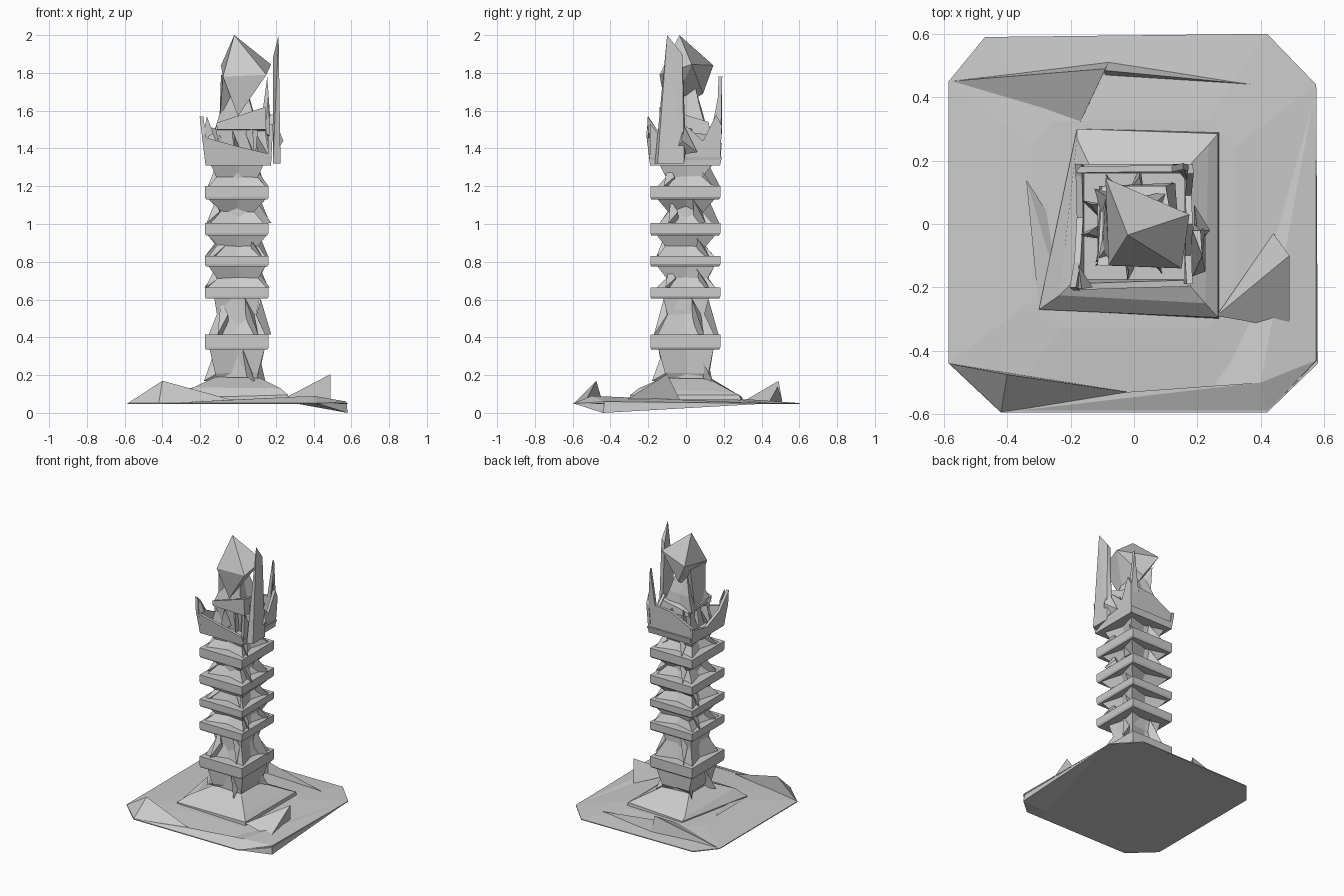
import bpy, bmesh, random
from math import sin, cos, pi

random.seed(4)


def finish(name, bm):
    bmesh.ops.recalc_face_normals(bm, faces=bm.faces[:])
    me = bpy.data.meshes.new(name)
    bm.to_mesh(me)
    bm.free()
    ob = bpy.data.objects.new(name, me)
    bpy.context.collection.objects.link(ob)
    return ob


def hull(name, pts):
    """Faceted solid around a few points."""
    bm = bmesh.new()
    vs = [bm.verts.new(p) for p in pts]
    bmesh.ops.convex_hull(bm, input=vs)
    bmesh.ops.delete(bm, geom=[v for v in bm.verts if not v.link_faces], context='VERTS')
    return finish(name, bm)


def loft(name, loops):
    """Skin closed loops of equal length and cap both ends."""
    bm = bmesh.new()
    rows = [[bm.verts.new(p) for p in lp] for lp in loops]
    n = len(rows[0])
    for a, b in zip(rows, rows[1:]):
        for i in range(n):
            j = (i + 1) % n
            bm.faces.new((a[i], a[j], b[j], b[i]))
    bm.faces.new(rows[0][::-1])
    bm.faces.new(rows[-1])
    return finish(name, bm)


def rect(x0, x1, y0, y1, z):
    return [(x0, y0, z), (x1, y0, z), (x1, y1, z), (x0, y1, z)]


def square8(h, z, mid=1.0, j=0.0):
    """Square of half-width h with midside points, optionally pinched and jittered."""
    pts = []
    for sx, sy in ((-1, -1), (0, -1), (1, -1), (1, 0), (1, 1), (0, 1), (-1, 1), (-1, 0)):
        m = mid if sx * sy == 0 else 1
        pts.append((h * sx * m - 0.005 + random.uniform(-j, j),
                    h * sy * m + random.uniform(-j, j),
                    z + random.uniform(-j, j) * 0.5))
    return pts


# ground slab with clipped corners
octo = [(-.585, -.44), (-.42, -.595), (.42, -.595), (.58, -.44),
        (.575, .44), (.42, .60), (-.47, .59), (-.585, .45)]
loft("ground_slab", [[(x, y, .046) for x, y in octo],
                     [(x, y, .052) for x, y in octo],
                     [(x * .55, y * .55, .072) for x, y in octo]])

# rocks and broken slabs on the ground
hull("corner_rock", [(.58, -.44, 0), (.575, .44, .05), (.42, -.595, .05),
                     (.575, -.43, .06), (.40, -.50, .09), (.25, -.53, .06)])
hull("front_lip", [(-.42, -.595, .05), (.42, -.595, .05), (.40, -.50, .09), (-.02, -.53, .07)])
hull("left_rock", [(-.585, -.44, .05), (-.40, -.475, .17), (-.02, -.53, .065), (-.42, -.595, .05)])
hull("right_rock", [(.26, -.29, .085), (.49, -.33, .06), (.49, -.10, .205), (.44, -.03, .065)])
hull("back_left_rock", [(-.585, .45, .05), (-.39, .46, .06), (-.09, .49, .17),
                        (-.08, .51, .06), (-.17, .32, .07)])
hull("back_right_rock", [(-.10, .485, .14), (-.08, .51, .06), (.375, .44, .06), (-.09, .47, .06)])
hull("ground_shard", [(-.34, .14, .10), (-.30, -.27, .07), (-.23, -.23, .07), (-.25, .0, .06)])

# stepped pedestal
loft("pedestal", [
    [(-.30, -.27, .06), (.27, -.30, .06), (.27, .29, .06), (-.18, .30, .06)],
    [(-.30, -.27, .08), (.265, -.295, .095), (.265, .285, .095), (-.18, .30, .08)],
    [(-.235, -.225, .135), (.225, -.25, .13), (.235, .25, .11), (-.18, .27, .10)],
    [(-.12, -.11, .19), (.115, -.125, .185), (.115, .12, .18), (-.11, .12, .19)]])

# column core
loft("column_core", [square8(.105, .16), square8(.095, .62), square8(.085, 1.1),
                     square8(.095, 1.32), square8(.11, 1.50)])

# square bands around the column
bands = [(.335, .415), (.605, .665), (.775, .83), (.94, 1.005), (1.13, 1.20)]
for i, (a, b) in enumerate(bands):
    loft(f"column_band_{i + 1}", [rect(-.17, .155, -.185, .175, a),
                                  rect(-.175, .162, -.188, .182, a + .012),
                                  rect(-.175, .162, -.188, .182, b)])

# flared, faceted sections between bands: bottom z, waist z, top z, widths
sections = [(.17, .21, .335, .105, .115, .145), (.415, .52, .605, .15, .105, .12),
            (.665, .715, .775, .155, .11, .15), (.83, .885, .94, .15, .105, .155),
            (1.005, 1.065, 1.13, .14, .085, .15), (1.20, 1.25, 1.315, .15, .10, .14)]
for i, (z0, z1, z2, h0, h1, h2) in enumerate(sections):
    loft(f"column_flare_{i + 1}", [square8(h0, z0, .72), square8(h1, z1, .9, .01),
                                   square8(h2, z2, .72)])
    # thin shards leaning from the core to the bands
    for k in range(4):
        a = k * pi / 2 + pi / 4 + random.uniform(-.35, .35)
        c, s = cos(a), sin(a)
        hull(f"column_shard_{i + 1}_{k + 1}",
             [(c * .2, s * .2, z0), (c * .13 - s * .02, s * .13 + c * .02, z1),
              (c * .12 + s * .03, s * .12 - c * .03, z2), (c * .08, s * .08, z0)])

# crown floor
loft("crown_floor", [rect(-.165, .17, -.19, .18, 1.31), rect(-.17, .18, -.195, .19, 1.355)])


def wall(name, outline, axis, pos, lean, thick):
    """Thin jagged wall from (side, z) points; it leans outward with height."""
    def loop(off):
        out = []
        for u, z in outline:
            d = pos + off + lean * (z - 1.31)
            out.append((u, d, z) if axis == 'x' else (d, u, z))
        return out
    loft(name, [loop(0), loop(thick)])


# jagged crown walls
wall("crown_front", [(-.165, 1.31), (.17, 1.31), (.17, 1.37), (.0, 1.41), (-.18, 1.46)],
     'x', -.19, -.12, .02)
wall("crown_left", [(-.19, 1.31), (.18, 1.31), (.19, 1.43), (.15, 1.41), (.02, 1.38),
                    (-.12, 1.45), (-.2, 1.57), (-.21, 1.47)], 'y', -.172, -.12, .02)
wall("crown_back", [(-.165, 1.31), (.17, 1.31), (.175, 1.50), (.155, 1.78), (.12, 1.52),
                    (.0, 1.51), (-.18, 1.42)], 'x', .178, .03, -.02)
wall("crown_right", [(-.19, 1.31), (.18, 1.31), (.19, 1.52), (.16, 1.58), (.09, 1.44),
                     (.0, 1.52), (-.1, 1.42), (-.19, 1.53)], 'y', .175, .05, -.02)
hull("crown_back_spike", [(.155, .19, 1.78), (.175, .185, 1.45), (.12, .19, 1.48), (.17, .13, 1.47)])
hull("crown_left_spike", [(-.165, -.205, 1.57), (-.19, -.20, 1.44), (-.13, -.2, 1.48), (-.175, -.13, 1.47)])
hull("crown_right_spike", [(.24, -.02, 1.44), (.19, .06, 1.38), (.19, -.08, 1.36), (.20, -.02, 1.54)])

# inner slivers between crown wall and neck
for k in range(10):
    a = k * pi / 5 + .2
    c, s = cos(a), sin(a)
    z = random.uniform(1.46, 1.58)
    hull(f"crown_sliver_{k + 1}", [(c * .18, s * .18, 1.36), (c * .15, s * .15, z),
                                   (c * .10 - s * .03, s * .10 + c * .03, 1.38),
                                   (c * .10 + s * .02, s * .10 - c * .02, 1.50)])

# tilted collar and neck under the gem
loft("collar", [[(-.11, -.13, 1.50), (.15, -.14, 1.50), (.13, .13, 1.47), (-.11, .12, 1.47)],
                [(-.115, -.13, 1.535), (.145, -.14, 1.62), (.10, .12, 1.54), (-.10, .12, 1.50)]])
loft("neck", [square8(.115, 1.50, .75, .008), square8(.085, 1.60, .8, .01), square8(.045, 1.72, .85, .008)])
hull("neck_shard", [(-.08, -.11, 1.78), (-.09, .08, 1.79), (-.10, -.08, 1.50),
                    (-.10, .04, 1.50), (.0, .0, 1.54), (-.02, .02, 1.76)])

# faceted gem on top
hull("gem", [(-.02, -.035, 2.0), (-.09, .145, 1.84), (-.08, -.13, 1.78), (.15, -.14, 1.79),
             (.175, .03, 1.845), (.0, -.10, 1.57), (.0, .09, 1.69)])

# tall blade rising from the right wall
hull("tall_blade", [(.185, -.165, 1.32), (.225, -.15, 1.32), (.225, -.01, 1.32), (.19, .0, 1.40),
                    (.215, -.10, 2.0), (.185, -.02, 1.88), (.21, -.02, 1.90)])
